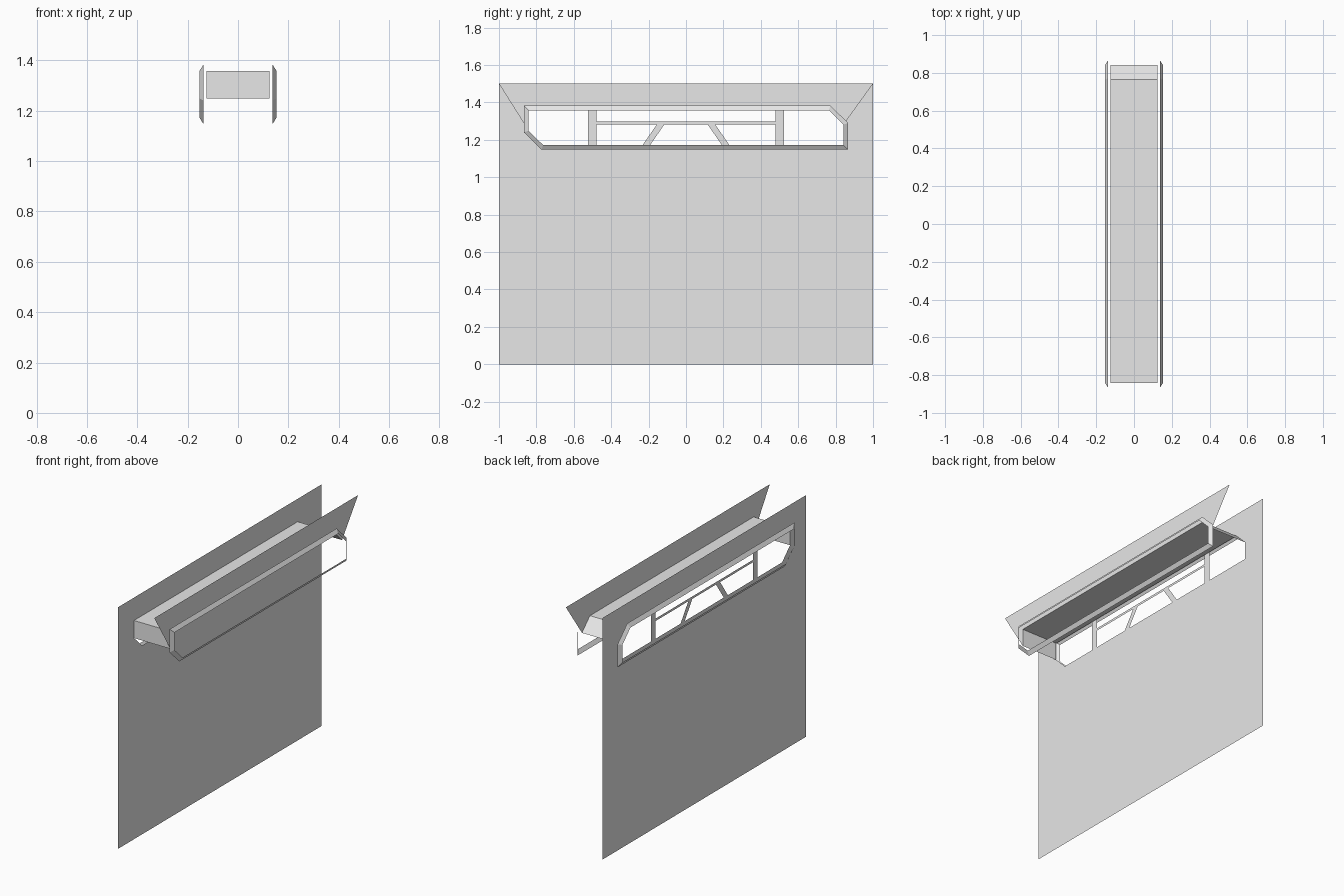
import bpy
import bmesh

cube = bpy.data.objects.get("Cube")
if cube:
    bpy.data.objects.remove(cube, do_unlink=True)

# One plain grey for everything
grey = bpy.data.materials.new("plain_grey")
grey.use_nodes = True
grey.diffuse_color = (0.8, 0.8, 0.8, 1)
grey.node_tree.nodes["Principled BSDF"].inputs["Base Color"].default_value = (0.8, 0.8, 0.8, 1)

SIDE = 0.125            # sheets sit at x = -SIDE and x = SIDE
MID = 1.265             # height of the opening's centre
TOP = 1.5


def finish(name, bm):
    mesh = bpy.data.meshes.new(name)
    bm.to_mesh(mesh)
    bm.free()
    mesh.materials.append(grey)
    obj = bpy.data.objects.new(name, mesh)
    bpy.context.collection.objects.link(obj)
    return obj


def loop(bm, x, points):
    return [bm.verts.new((x, y, z)) for y, z in points]


def sheet(name, x, points):
    """Flat polygon in the plane x, facing outward."""
    bm = bmesh.new()
    face = bm.faces.new(loop(bm, x, points))
    face.normal_update()
    if face.normal.x * x < 0:
        face.normal_flip()
    return finish(name, bm)


def outline(half_y, half_z, cut_y, cut_z):
    """Opening outline: square corners on one diagonal, cut on the other."""
    half = [(-half_y, half_z), (cut_y, half_z), (half_y, cut_z)]
    return [(s * y, MID + s * z) for s in (1, -1) for y, z in half]


inner = outline(0.842, 0.093, 0.764, 0.016)
outer = outline(0.867, 0.118, 0.772, 0.025)

# Full wall with the window cut out
bm = bmesh.new()
edges = []
for pts in ([(-1, 0), (1, 0), (1, TOP), (-1, TOP)], inner):
    vs = loop(bm, -SIDE, pts)
    edges += [bm.edges.new((vs[i - 1], vs[i])) for i in range(len(vs))]
bmesh.ops.triangle_fill(bm, use_beauty=True, edges=edges, normal=(-1, 0, 0))
bmesh.ops.dissolve_limit(bm, angle_limit=0.01, verts=bm.verts, edges=bm.edges)
finish("wall", bm)

# Upper panel on the other side, following the top of the opening
upper_edge = [inner[5], inner[0], inner[1], inner[2]]
sheet("upper_panel", SIDE, [(-1, TOP)] + upper_edge + [(1, TOP)])

# Lining of the opening: end, top and cut corner
bm = bmesh.new()
a, b = loop(bm, -SIDE, upper_edge), loop(bm, SIDE, upper_edge)
for i in range(3):
    bm.faces.new((a[i], b[i], b[i + 1], a[i + 1]))
finish("opening_lining", bm)

# Sloped window trim on each side
for name, s in (("trim_left", 1), ("trim_right", -1)):
    bm = bmesh.new()
    a, b = loop(bm, s * 0.137, outer), loop(bm, s * 0.153, inner)
    for i in range(len(a)):
        quad = [a[i - 1], a[i], b[i], b[i - 1]]
        face = bm.faces.new(quad)
        face.normal_update()
        if face.normal.x * s < 0:
            face.normal_flip()
    finish(name, bm)

# Window bars, flush with the wall
low, high = MID - 0.093, MID + 0.093
for side, s in (("front", -1), ("back", 1)):
    sheet(side + "_post", -SIDE,
          [(s * 0.478, low), (s * 0.523, low), (s * 0.523, high), (s * 0.478, high)])
    sheet(side + "_brace", -SIDE,
          [(s * 0.192, low), (s * 0.232, low), (s * 0.156, 1.282), (s * 0.116, 1.282)])
sheet("cross_bar", -SIDE, [(-0.478, 1.282), (0.478, 1.282), (0.478, 1.297), (-0.478, 1.297)])
